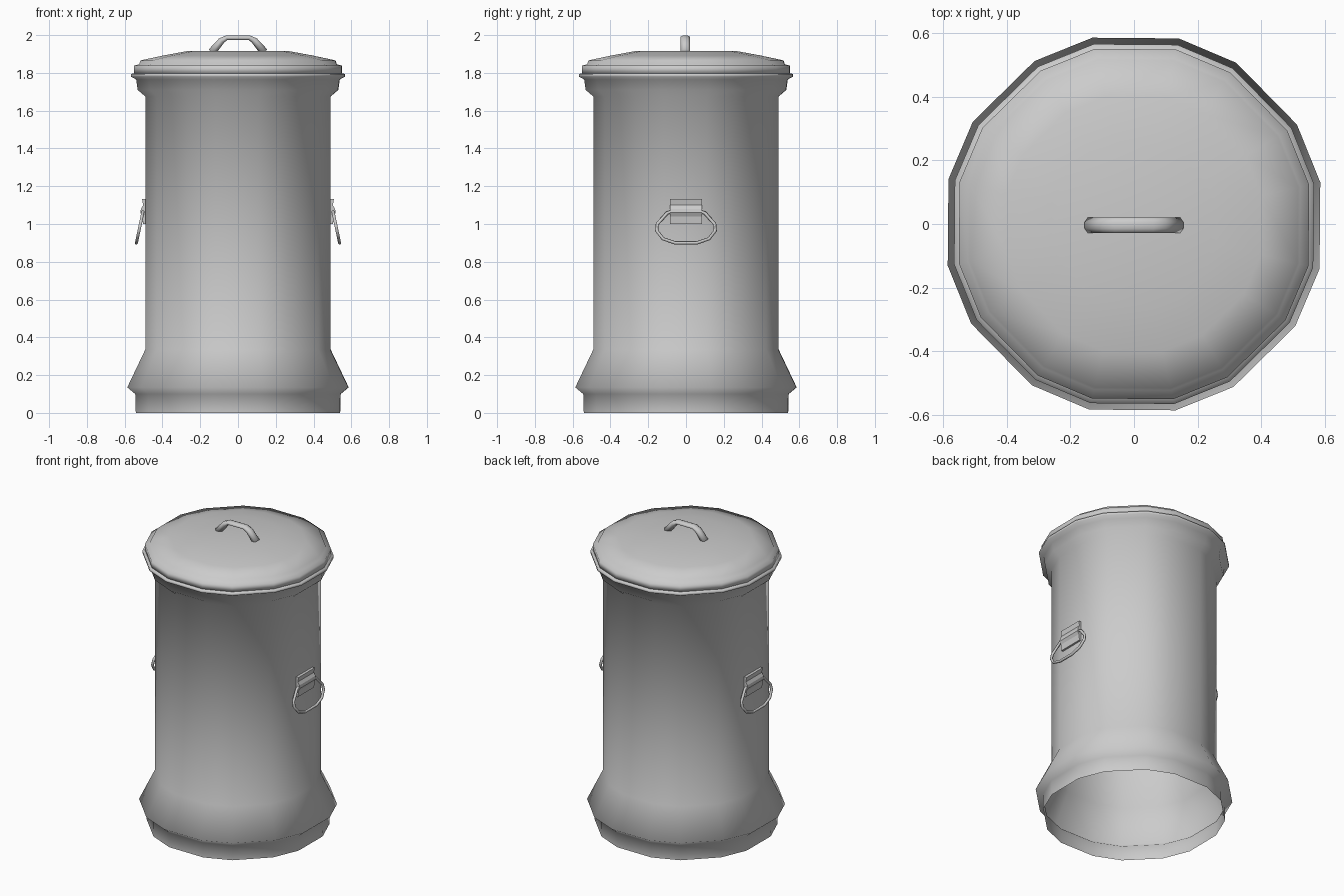
import bpy, bmesh, math
from mathutils import Vector, Matrix

cube = bpy.data.objects.get("Cube")
if cube:
    bpy.data.objects.remove(cube)

metal = bpy.data.materials.new("galvanised_grey")
metal.use_nodes = True
GREY = (0.6, 0.6, 0.6, 1)
metal.diffuse_color = GREY
metal.node_tree.nodes["Principled BSDF"].inputs["Base Color"].default_value = GREY


def finish(name, bm, smooth=True, closed=True):
    if closed:
        bmesh.ops.recalc_face_normals(bm, faces=bm.faces)
    for f in bm.faces:
        f.smooth = smooth
    mesh = bpy.data.meshes.new(name)
    bm.to_mesh(mesh)
    bm.free()
    mesh.materials.append(metal)
    obj = bpy.data.objects.new(name, mesh)
    bpy.context.collection.objects.link(obj)
    return obj


def bridge(bm, a, b):
    n = len(a)
    for i in range(n):
        bm.faces.new((a[i], a[(i + 1) % n], b[(i + 1) % n], b[i]))


# Sixteen sides with alternating wide and narrow facets
HALF = 13.1
ANGLES = [math.radians(45 * k - 0.5 + s * HALF) for k in range(8) for s in (-1, 1)]
TO_CORNER = 1 / math.cos(math.radians(HALF))


def turned(name, profile, cap):
    """Spin a (half width, height) profile around the vertical axis."""
    bm = bmesh.new()
    rings = [[bm.verts.new((r * TO_CORNER * math.cos(a), r * TO_CORNER * math.sin(a), z))
              for a in ANGLES] for r, z in profile]
    for lower, upper in zip(rings, rings[1:]):
        bridge(bm, lower, upper)
    if cap:
        bm.faces.new(rings[-1])
    return finish(name, bm, closed=False)


def swept(name, path, normal, wide, thick, sides=8, loop=False):
    """Sweep an oval along a planar path; wide runs along the plane normal."""
    bm = bmesh.new()
    pts = [Vector(p) for p in path]
    rings = []
    for i, p in enumerate(pts):
        if loop:
            d = pts[(i + 1) % len(pts)] - pts[i - 1]
        else:
            d = pts[min(i + 1, len(pts) - 1)] - pts[max(i - 1, 0)]
        side = normal.cross(d.normalized())
        rings.append([bm.verts.new(p + normal * wide * math.cos(t) + side * thick[i] * math.sin(t))
                      for t in (2 * math.pi * (k + 0.5) / sides for k in range(sides))])
    for a, b in zip(rings, rings[1:]):
        bridge(bm, a, b)
    if loop:
        bridge(bm, rings[-1], rings[0])
    else:
        bm.faces.new(rings[0])
        bm.faces.new(rings[-1])
    return finish(name, bm)


# Open-bottomed body with flared foot and top rim
turned("body", [(0.54, 0), (0.543, 0.1), (0.585, 0.135), (0.49, 0.335), (0.49, 1.675),
                (0.53, 1.71), (0.538, 1.765), (0.565, 1.78), (0.565, 1.795), (0.53, 1.798)], False)

# Shallow domed lid
turned("lid", [(0.53, 1.795), (0.55, 1.798), (0.55, 1.838), (0.522, 1.846),
               (0.515, 1.866), (0.4, 1.891), (0.26, 1.917)], True)

# Lid handle
half = [(0.138, 1.91), (0.088, 1.97), (0.06, 1.986)]
arch = [(-x, -0.004, z) for x, z in half] + [(x, -0.004, z) for x, z in reversed(half)]
swept("lid_handle", arch, Vector((0, 1, 0)), 0.027, [0.024, 0.019, 0.014, 0.014, 0.019, 0.024])

# Side brackets and hanging rings, turned half way round for the other side
bracket = [(0.485, 1.132), (0.508, 1.132), (0.502, 1.1), (0.514, 1.08),
           (0.517, 1.06), (0.507, 1.04), (0.503, 1.0), (0.485, 1.0)]
ring_half = [(0.058, 0.9), (0.122, 0.922), (0.155, 0.965), (0.152, 1.0), (0.1, 1.058), (0.05, 1.075)]
ring_outline = ring_half + [(-y, z) for y, z in reversed(ring_half)]
lean = Vector((0.5, 0, 1.08))
slope = -0.21
ring_normal = Vector((1, 0, -slope)).normalized()
for side, angle in (("left", 0), ("right", math.pi)):
    turn = Matrix.Rotation(angle, 4, "Z")
    bm = bmesh.new()
    ends = [[bm.verts.new((x, y, z)) for x, z in bracket] for y in (-0.085, 0.085)]
    bridge(bm, *ends)
    for e in ends:
        bm.faces.new(e)
    plate = finish(side + "_bracket", bm, smooth=False)
    path = [(lean.x + slope * (z - lean.z), y, z) for y, z in ring_outline]
    ring = swept(side + "_ring", path, ring_normal, 0.009, [0.009] * len(path), 6, True)
    for obj in (plate, ring):
        obj.data.transform(turn)
